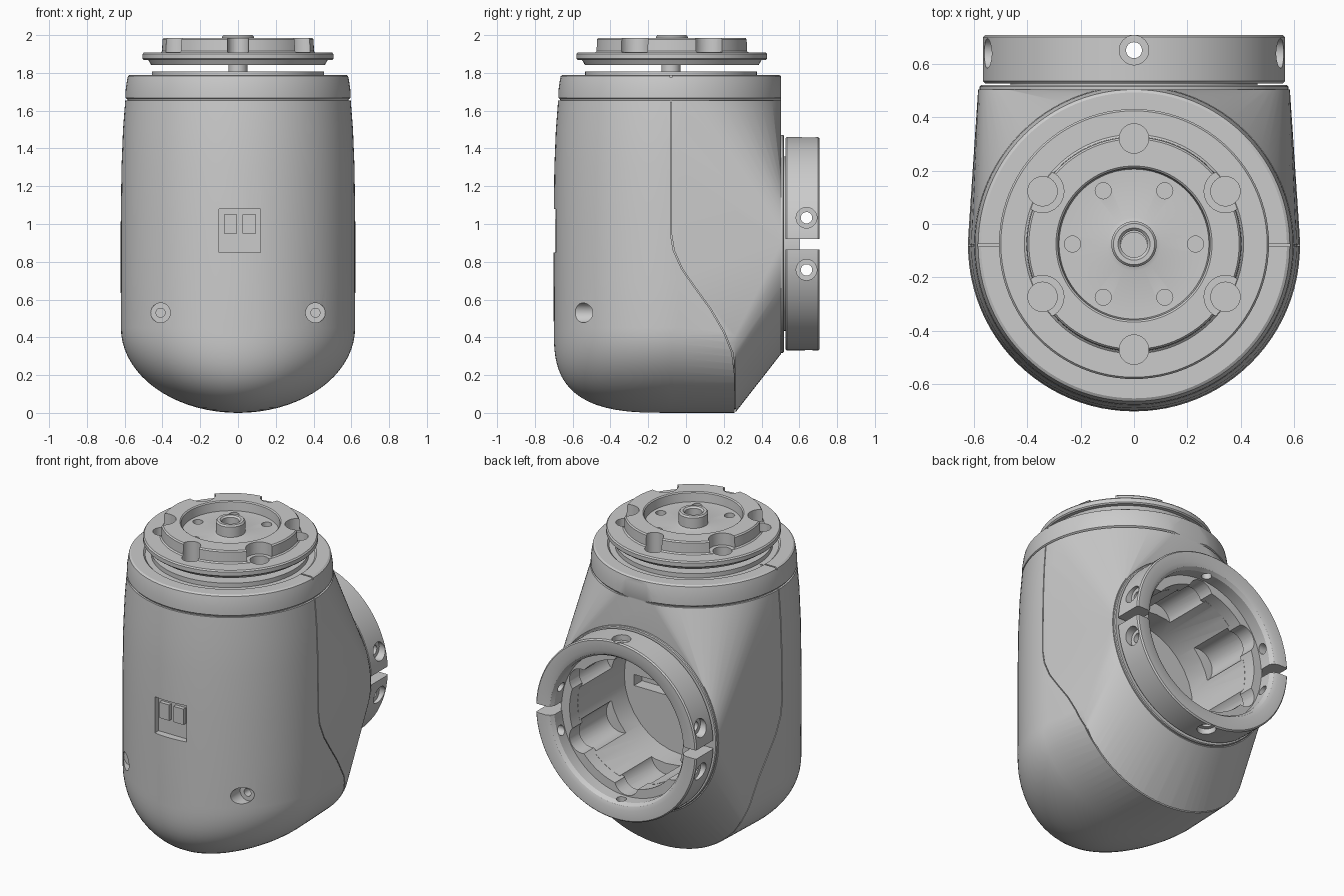
import bpy, bmesh
from math import sin, cos, pi, radians
from mathutils import Matrix, Vector

if "Cube" in bpy.data.objects:
    bpy.data.objects.remove(bpy.data.objects["Cube"])

CY = -0.08      # y of the vertical joint axis
CZ = 0.895      # z of the horizontal joint axis
SIX = [radians(30 + 60 * i) for i in range(6)]


def make(name, bm):
    bmesh.ops.recalc_face_normals(bm, faces=bm.faces)
    me = bpy.data.meshes.new(name)
    bm.to_mesh(me)
    bm.free()
    ob = bpy.data.objects.new(name, me)
    bpy.context.collection.objects.link(ob)
    return ob


def lathe(name, profile, centre, axis='Z', steps=96):
    """Revolve (radius, height) points; profiles starting off the axis are closed loops."""
    bm = bmesh.new()
    vs = [bm.verts.new((r, 0, h)) for r, h in profile]
    es = [bm.edges.new(p) for p in zip(vs, vs[1:])]
    if profile[0][0] > 0:
        es.append(bm.edges.new((vs[-1], vs[0])))
    bmesh.ops.spin(bm, geom=vs + es, cent=(0, 0, 0), axis=(0, 0, 1),
                   angle=2 * pi, steps=steps, use_merge=True)
    bmesh.ops.remove_doubles(bm, verts=bm.verts, dist=1e-5)
    if axis == 'Y':
        bm.transform(Matrix.Rotation(-pi / 2, 4, 'X'))
    bm.transform(Matrix.Translation(centre))
    return make(name, bm)


def rod(centre, r, length, axis='Z'):
    bm = bmesh.new()
    bmesh.ops.create_cone(bm, cap_ends=True, segments=32, radius1=r, radius2=r, depth=length)
    rot = {'X': Matrix.Rotation(pi / 2, 4, 'Y'), 'Y': Matrix.Rotation(-pi / 2, 4, 'X'),
           'Z': Matrix.Identity(4)}[axis]
    bm.transform(Matrix.Translation(centre) @ rot)
    return make("cutter", bm)


def box(lo, hi, name="cutter"):
    lo, hi = Vector(lo), Vector(hi)
    bm = bmesh.new()
    bmesh.ops.create_cube(bm, size=1, matrix=Matrix.Translation((lo + hi) / 2)
                          @ Matrix.Diagonal((*(hi - lo), 1)))
    return make(name, bm)


def cut(ob, cutters, join=()):
    """Add the joined parts, subtract the cutters, bake the result and drop the helpers."""
    for c in [*join, *cutters]:
        c.hide_render = True
        m = ob.modifiers.new("cut", 'BOOLEAN')
        m.operation = 'UNION' if c in join else 'DIFFERENCE'
        m.solver, m.object = 'EXACT', c
    bpy.context.view_layer.update()
    me = bpy.data.meshes.new_from_object(ob.evaluated_get(bpy.context.evaluated_depsgraph_get()))
    ob.modifiers.clear()
    ob.data = me
    for c in [*join, *cutters]:
        bpy.data.objects.remove(c)
    return ob


def housing(name, scale=1.0):
    """Smooth hull around the vertical barrel, rounded base and rear joint disc."""
    pts, n = [], 96
    ang = [2 * pi * i / n for i in range(n)]
    for z, r in ((0.45, .62), (0.7, .621), (1.0, .621), (1.3, .617), (1.5, .609), (1.655, .597)):
        pts += [(r * cos(a), min(.503, CY + r * sin(a)), z) for a in ang]
    for i in range(1, 19):                          # rounded base
        u = sin(pi / 2 * i / 18)
        z = .45 * (1 - u)
        w = .62 * max(0, 1 - u ** 2) ** .5
        d = .62 * max(0, 1 - u ** 3) ** (1 / 3)
        pts += [(w * cos(a), CY + d * sin(a), z) for a in ang if sin(a) <= 0.001]
        pts += [(s * w * .97, .26, z) for s in (-1, 1)]
    pts += [(.583 * cos(a), .503, CZ + .583 * sin(a)) for a in ang]
    bm = bmesh.new()
    for p in pts:
        bm.verts.new(p)
    bmesh.ops.remove_doubles(bm, verts=bm.verts, dist=1e-4)
    bmesh.ops.convex_hull(bm, input=bm.verts)
    bmesh.ops.delete(bm, geom=[v for v in bm.verts if not v.link_faces], context='VERTS')
    c = Vector((0, CY, .9))
    for v in bm.verts:
        v.co = c + (v.co - c) * scale
    return make(name, bm)


# Shallow S-shaped seam between front and rear shells
path = [(-.08, 1.75), (-.08, .95), (-.065, .86), (-.02, .76), (.05, .66), (.13, .55),
        (.2, .43), (.245, .32), (.26, .2), (.26, -.05)]
bm = bmesh.new()
loop = [(y - .003, z) for y, z in path] + [(y + .003, z) for y, z in reversed(path)]
face = bm.faces.new([bm.verts.new((-.8, y, z)) for y, z in loop])
ext = bmesh.ops.extrude_face_region(bm, geom=[face])
bmesh.ops.translate(bm, vec=(1.6, 0, 0), verts=[g for g in ext['geom'] if isinstance(g, bmesh.types.BMVert)])
seam = cut(make("seam", bm), [housing("seam_core", .985)])

# Main housing with rear face plate, lobed cavity, screw holes and front socket
body = housing("main_housing")
plate = lathe("plate", [(0, .45), (.577, .45), (.577, .514), (.572, .519), (0, .519)], (0, 0, CZ), 'Y')
cavity = [rod((0, .35, CZ), .40, .6, 'Y')]
cavity += [rod((.365 * cos(a), .4, CZ + .365 * sin(a)), .105, .4, 'Y') for a in SIX]
cavity += [box((.08, -.03, CZ - .05), (.33, .1, CZ + .02))]
screws = []
for s in (-1, 1):
    screws += [rod((s * .41, -.56, .53), .052, .14, 'Y'), rod((s * .41, -.5, .53), .024, .16, 'Y')]
cut(body, [seam, *cavity, *screws, box((-.1, -.8, .85), (.12, -.655, 1.08))], join=[plate])
for i, x in enumerate((-.04, .06)):
    box((x - .035, -.66, .95), (x + .035, -.685, 1.05), "socket_block_%d" % i)

# Top collar with a raised inner disc and side notches
collar = lathe("top_collar", [(0, 1.655), (.585, 1.655), (.588, 1.662), (.596, 1.668), (.595, 1.71),
                              (.588, 1.76), (.583, 1.783), (.572, 1.79), (.5, 1.79), (.49, 1.78),
                              (.455, 1.78), (.455, 1.808), (0, 1.808)], (0, CY, 0))
cut(collar, [box((s * .54 - .045, CY - .005, 1.775), (s * .54 + .07, CY + .005, 1.85)) for s in (-1, 1)]
    + [box((-.6, .503, 1.6), (.6, .7, 1.9))])
lathe("stem", [(0, 1.80), (.05, 1.80), (.05, 1.85), (0, 1.85)], (0, CY, 0))

# Output flange: rim, scalloped crown, recess, boss and bolt holes
flange = lathe("output_flange", [(.05, 1.842), (.46, 1.842), (.475, 1.868), (.498, 1.868), (.505, 1.875),
                                 (.505, 1.9), (.498, 1.908), (.41, 1.908), (.402, 1.915), (.4, 1.978),
                                 (.393, 1.986), (.292, 1.986), (.285, 1.98), (.28, 1.925), (.10, 1.92),
                                 (.085, 1.925), (.085, 1.99), (.077, 2.0), (.06, 2.0), (.05, 1.99)],
               (0, CY + .005, 0))
holes = []
for a in SIX:
    x, y = .395 * cos(a), CY + .005 + .395 * sin(a)
    if abs(x) > .1:                                 # scallops on the four side bolts only
        holes.append(rod((x, y, 1.96), .08, .1))
    holes.append(rod((x, y, 1.92), .055, .2))
    b = a + pi / 6
    holes.append(rod((.23 * cos(b), CY + .005 + .23 * sin(b), 1.9), .03, .2))
cut(flange, holes)

# Rear inner hub carrying the clamp ring
hub = lathe("rear_hub", [(.40, .50), (.40, .60), (.462, .60), (.462, .50)], (0, 0, CZ), 'Y')
cut(hub, [rod((.365 * cos(a), .56, CZ + .365 * sin(a)), .085, .2, 'Y') for a in SIX])

# Split clamp ring with radial screw holes
ring = lathe("clamp_ring", [(.455, .535), (.47, .526), (.558, .526), (.566, .534), (.566, .699),
                            (.558, .707), (.495, .707), (.47, .697), (.455, .675)], (0, 0, CZ), 'Y')
cuts = [box((s * .5 - .15, .5, CZ - .03), (s * .5 + .15, .8, CZ + .025)) for s in (-1, 1)]
for dz in (-.138, .138):
    cuts.append(rod((0, .638, CZ + dz), .03, 1.4, 'X'))
    cuts += [rod((s * .6, .638, CZ + dz), .055, .18, 'X') for s in (-1, 1)]
for s in (-1, 1):
    cuts += [rod((0, .65, CZ + s * .5), .03, .3), rod((0, .65, CZ + s * .59), .055, .12)]
cut(ring, cuts)

# Smooth shading with crisp edges
for ob in bpy.context.scene.objects:
    bpy.ops.object.select_all(action='DESELECT')
    ob.select_set(True)
    bpy.context.view_layer.objects.active = ob
    bpy.ops.object.shade_smooth_by_angle(angle=radians(28))
